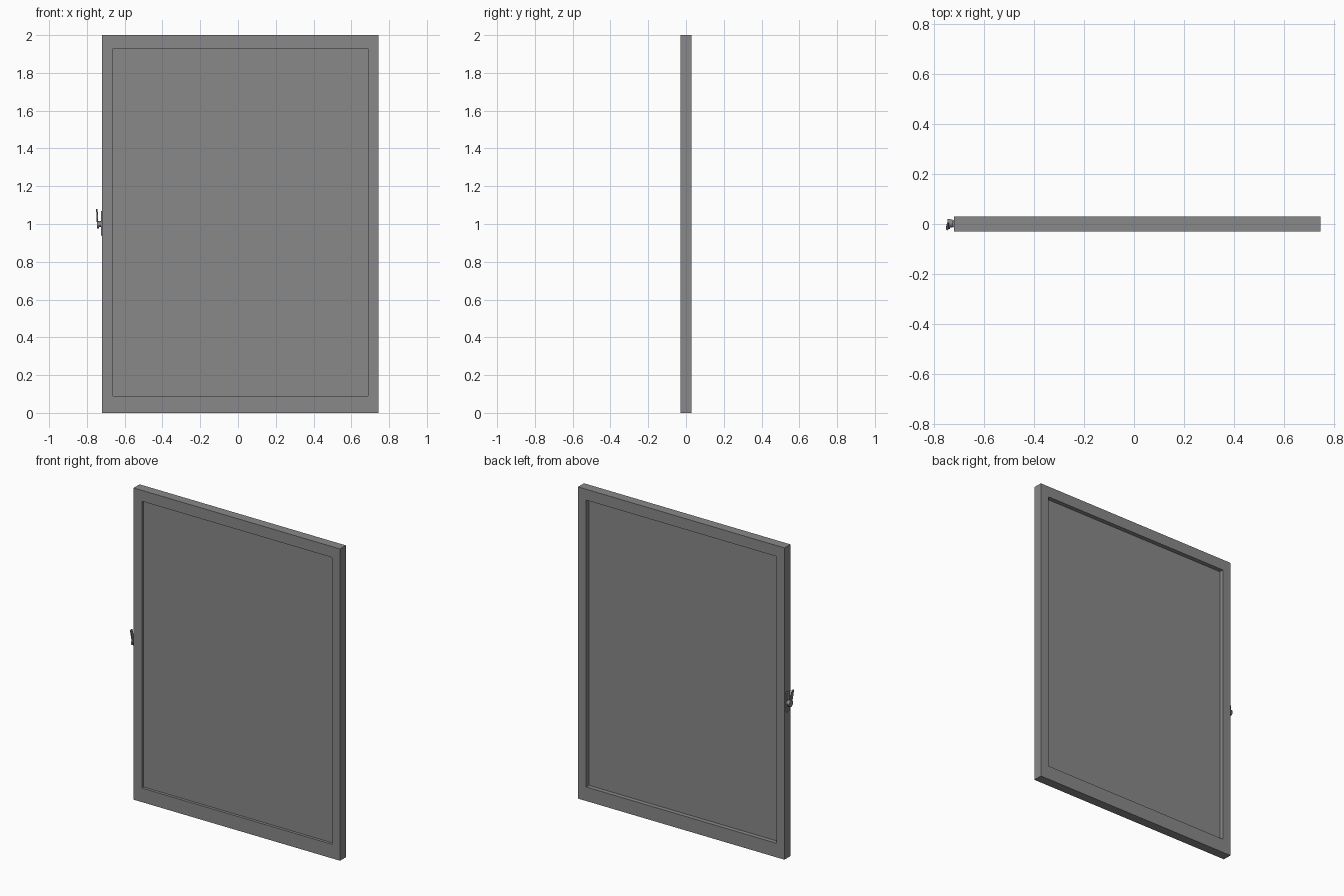
import bpy
import math
from mathutils import Vector

cube = bpy.data.objects.get("Cube")
if cube:
    bpy.data.objects.remove(cube, do_unlink=True)


def material(name, value):
    mat = bpy.data.materials.new(name)
    mat.use_nodes = True
    colour = (value, value, value, 1)
    mat.diffuse_color = colour
    mat.node_tree.nodes["Principled BSDF"].inputs["Base Color"].default_value = colour
    return mat


grey = material("mid grey", 0.25)


def finish(obj, name, bevel=0.0, segments=2):
    obj.name = name
    obj.data.materials.append(grey)
    if bevel:
        mod = obj.modifiers.new("soft edges", "BEVEL")
        mod.width = bevel
        mod.segments = segments
    return obj


def box(name, low, high, bevel=0.0):
    low, high = Vector(low), Vector(high)
    bpy.ops.mesh.primitive_cube_add(size=1, location=(low + high) / 2)
    obj = bpy.context.object
    obj.scale = high - low
    bpy.ops.object.transform_apply(location=False, rotation=False, scale=True)
    return finish(obj, name, bevel)


def disc(name, x0, x1, y, z, radius):
    bpy.ops.mesh.primitive_cylinder_add(
        vertices=24, radius=radius, depth=x1 - x0,
        location=((x0 + x1) / 2, y, z), rotation=(0, math.pi / 2, 0))
    obj = finish(bpy.context.object, name)
    bpy.ops.object.shade_smooth_by_angle(angle=math.radians(40))
    return obj


# Rectangular frame, with a deeper bottom rail
left, right, half, top = 0.745, -0.72, 0.03, 2.0
in_left, in_right, in_low, in_high = 0.687, -0.662, 0.09, 1.93
outer = [(right, 0), (left, 0), (left, top), (right, top)]
inner = [(in_right, in_low), (in_left, in_low), (in_left, in_high), (in_right, in_high)]
verts = [(x, y, z) for y in (-half, half) for ring in (outer, inner) for x, z in ring]
faces = []
for i in range(4):
    j = (i + 1) % 4
    faces += [(i, j, 4 + j, 4 + i), (8 + j, 8 + i, 12 + i, 12 + j),
              (j, i, 8 + i, 8 + j), (4 + i, 4 + j, 12 + j, 12 + i)]
mesh = bpy.data.meshes.new("frame")
mesh.from_pydata(verts, [], faces)
frame = bpy.data.objects.new("frame", mesh)
bpy.context.collection.objects.link(frame)
finish(frame, "frame")

# Recessed panel filling the opening
box("panel", (in_right, -0.012, in_low), (in_left, 0.002, in_high))

# Latch on the right edge: backplate, hub and tilted lever
box("latch_plate", (-0.726, -0.013, 0.94), (-0.719, 0.015, 1.07), 0.002)
disc("latch_hub", -0.74, -0.725, 0.002, 1.0, 0.015)
disc("lever_boss", -0.746, -0.736, 0.0, 0.995, 0.02)
lever = box("lever", (-0.749, -0.013, 0.99), (-0.741, 0.007, 1.08), 0.003)
lever.rotation_euler = (math.radians(10), math.radians(-3), 0)
lever.location.y -= 0.005
